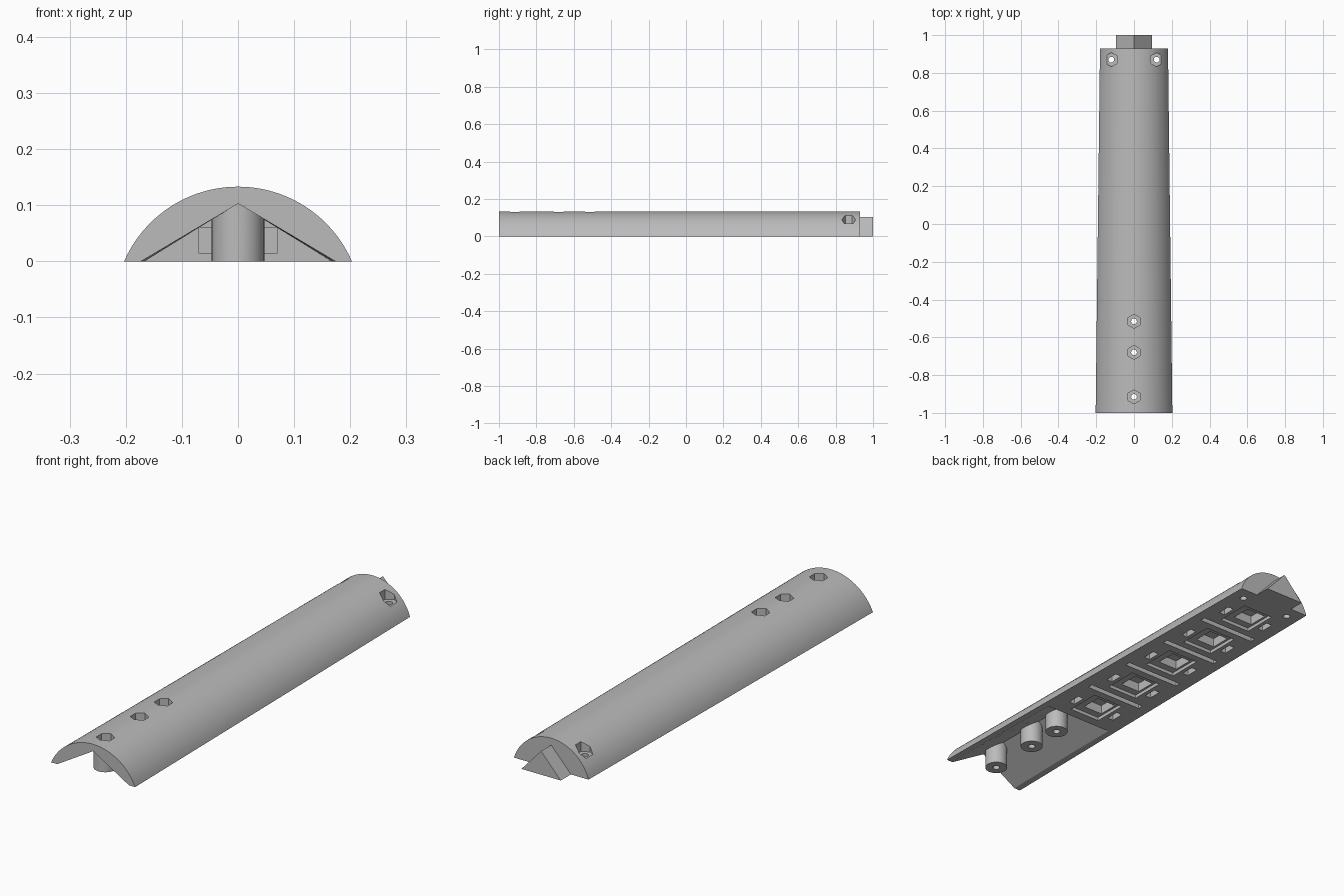
import bpy, bmesh, math
from mathutils import Matrix

cube = bpy.data.objects.get("Cube")
if cube:
    bpy.data.objects.remove(cube, do_unlink=True)

grey = bpy.data.materials.new("plain grey")
grey.use_nodes = True
colour = (0.5, 0.5, 0.5, 1)
grey.diffuse_color = colour
grey.node_tree.nodes["Principled BSDF"].inputs["Base Color"].default_value = colour

FRONT, BACK = -1.0, 0.93
HEIGHT, RIDGE = 0.133, 0.103
WALL = -0.37
BELOW = -0.05


def finish(name, bm):
    bmesh.ops.recalc_face_normals(bm, faces=bm.faces)
    mesh = bpy.data.meshes.new(name)
    bm.to_mesh(mesh)
    bm.free()
    mesh.materials.append(grey)
    obj = bpy.data.objects.new(name, mesh)
    bpy.context.collection.objects.link(obj)
    return obj


def loft(name, profile_a, y_a, profile_b, y_b):
    """Solid between two matching x-z profiles."""
    bm = bmesh.new()
    a = [bm.verts.new((x, y_a, z)) for x, z in profile_a]
    b = [bm.verts.new((x, y_b, z)) for x, z in profile_b]
    bm.faces.new(a)
    bm.faces.new(b)
    n = len(a)
    for i in range(n):
        j = (i + 1) % n
        bm.faces.new((a[i], a[j], b[j], b[i]))
    return finish(name, bm)


def box(name, x0, x1, y0, y1, z0, z1):
    p = [(x0, z0), (x1, z0), (x1, z1), (x0, z1)]
    return loft(name, p, y0, p, y1)


def prism(name, x, y, z0, z1, radius, sides):
    """Upright prism with one corner pointing along y."""
    bm = bmesh.new()
    place = Matrix.Translation((x, y, (z0 + z1) / 2)) @ Matrix.Rotation(math.pi / 2, 4, 'Z')
    bmesh.ops.create_cone(bm, cap_ends=True, segments=sides, radius1=radius,
                          radius2=radius, depth=z1 - z0, matrix=place)
    # keep a corner on the long axis of the part
    first = max(bm.verts, key=lambda v: v.co.y)
    if sides == 6 and abs(first.co.x - x) > radius / 10:
        bmesh.ops.rotate(bm, verts=bm.verts, cent=(x, y, 0),
                         matrix=Matrix.Rotation(math.pi / 6, 3, 'Z'))
    return finish(name, bm)


def combine(target, tool, operation='DIFFERENCE'):
    mod = target.modifiers.new("boolean", 'BOOLEAN')
    mod.operation = operation
    mod.solver = 'EXACT'
    mod.object = tool
    bpy.context.view_layer.objects.active = target
    bpy.ops.object.modifier_apply(modifier=mod.name)
    bpy.data.objects.remove(tool, do_unlink=True)


def arc(half, steps=48):
    r = (half * half + HEIGHT * HEIGHT) / (2 * HEIGHT)
    a = math.atan2(half, r - HEIGHT)
    angles = [a - 2 * a * i / steps for i in range(steps + 1)]
    return [(r * math.sin(t), r * math.cos(t) - r + HEIGHT) for t in angles]


def gable(half, z=0.0):
    w = half * (RIDGE - z) / RIDGE
    return [(-w, z), (w, z), (0, RIDGE)]


def cavity_half(y):
    return 0.173 - 0.0102 * (y - FRONT)


# Tapered arched body with an open gabled cavity at the front
body = loft("arched_body", arc(0.203), FRONT, arc(0.18), BACK)
start = FRONT - 0.05
combine(body, loft("cavity", gable(cavity_half(start), BELOW), start,
                   gable(cavity_half(WALL), BELOW), WALL))
combine(body, box("wall_recess", -0.07, 0.07, WALL - 0.02, WALL + 0.025, 0.015, 0.06))

# Screw posts with hexagonal nut pockets
for y in (-0.915, -0.68, -0.515):
    combine(body, prism("post", 0, y, 0, 0.112, 0.047, 40), 'UNION')
    combine(body, prism("nut_pocket", 0, y, 0.1, 0.2, 0.037, 6))
    combine(body, prism("screw_hole", 0, y, BELOW, 0.15, 0.015, 20))

# Rear screw holes
for side in (-1, 1):
    combine(body, prism("rear_nut_pocket", side * 0.12, 0.87, 0.068, 0.2, 0.037, 6))
    combine(body, prism("rear_screw_hole", side * 0.12, 0.87, BELOW, 0.12, 0.015, 20))

# Underside: stepped pockets, side slots and cross grooves
for i in range(5):
    y = -0.25 + 0.249 * i
    combine(body, box("pocket", -0.075, 0.075, y - 0.078, y + 0.078, BELOW, 0.015))
    combine(body, box("inner_pocket", -0.065, 0.03, y - 0.045, y + 0.045, BELOW, 0.055))
    for side in (-1, 1):
        x = side * 0.107
        combine(body, box("side_slot", x - 0.014, x + 0.014, y - 0.035, y + 0.025, BELOW, 0.03))
    if i < 4:
        g = y + 0.125
        combine(body, box("groove", -0.14, 0.14, g - 0.012, g + 0.012, BELOW, 0.02))

bpy.ops.object.select_all(action='DESELECT')
body.select_set(True)
bpy.context.view_layer.objects.active = body
bpy.ops.object.shade_smooth_by_angle(angle=math.radians(30))

# Gabled tenon at the back
loft("rear_tenon", gable(0.095), BACK, gable(0.095), 1.0)
